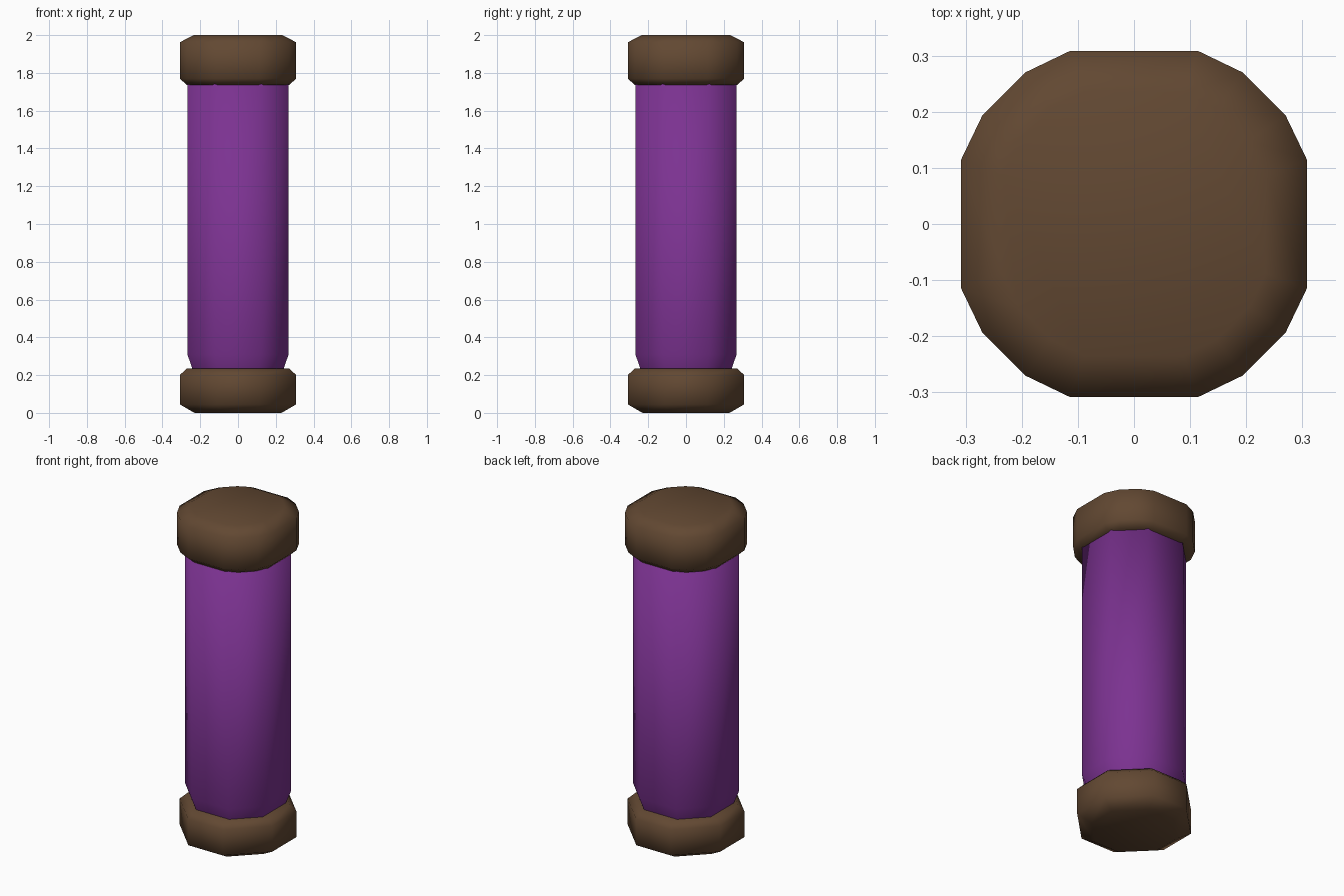
import bpy, bmesh

if "Cube" in bpy.data.objects:
    bpy.data.objects.remove(bpy.data.objects["Cube"])


def material(name, color):
    m = bpy.data.materials.new(name)
    m.diffuse_color = (*color, 1)
    m.use_nodes = True
    m.node_tree.nodes["Principled BSDF"].inputs["Base Color"].default_value = m.diffuse_color
    return m


def outline(corner):
    """Points of one corner, mirrored into all four quadrants, in order."""
    pts = list(corner)
    for _ in range(3):
        pts += [(-y, x) for x, y in pts[-len(corner):]]
    return pts


def loft(name, corner, rings, mat):
    """Stack scaled copies of the outline: rings are (half_width, z)."""
    pts = outline(corner)
    half = max(x for x, y in pts)
    bm = bmesh.new()
    loops = [[bm.verts.new((x * r / half, y * r / half, z)) for x, y in pts]
             for r, z in rings]
    n = len(pts)
    for a, b in zip(loops, loops[1:]):
        for i in range(n):
            j = (i + 1) % n
            bm.faces.new((a[i], a[j], b[j], b[i]))
    bm.faces.new(loops[0][::-1])
    bm.faces.new(loops[-1])
    for f in bm.faces:
        f.smooth = True
    me = bpy.data.meshes.new(name)
    bm.to_mesh(me)
    bm.free()
    me.materials.append(mat)
    ob = bpy.data.objects.new(name, me)
    bpy.context.collection.objects.link(ob)
    return ob


brown = material("dark_brown", (0.122, 0.065, 0.032))
purple = material("purple", (0.20, 0.032, 0.283))

# purple tube, pinched just above the lower cap
loft("tube", [(0.268, 0.122), (0.122, 0.268)],
     [(0.235, 0.21), (0.24, 0.23), (0.268, 0.31), (0.268, 1.75)], purple)

# lower cap: eight sides, bevelled rims
loft("lower_cap", [(0.308, 0.115), (0.115, 0.308)],
     [(0.23, 0.0), (0.308, 0.045), (0.308, 0.20), (0.272, 0.235)], brown)

# upper cap: corners rounded out to sixteen sides
loft("upper_cap", [(0.308, 0.115), (0.27, 0.194), (0.194, 0.27), (0.115, 0.308)],
     [(0.27, 1.735), (0.308, 1.77), (0.308, 1.962), (0.235, 2.0)], brown)
